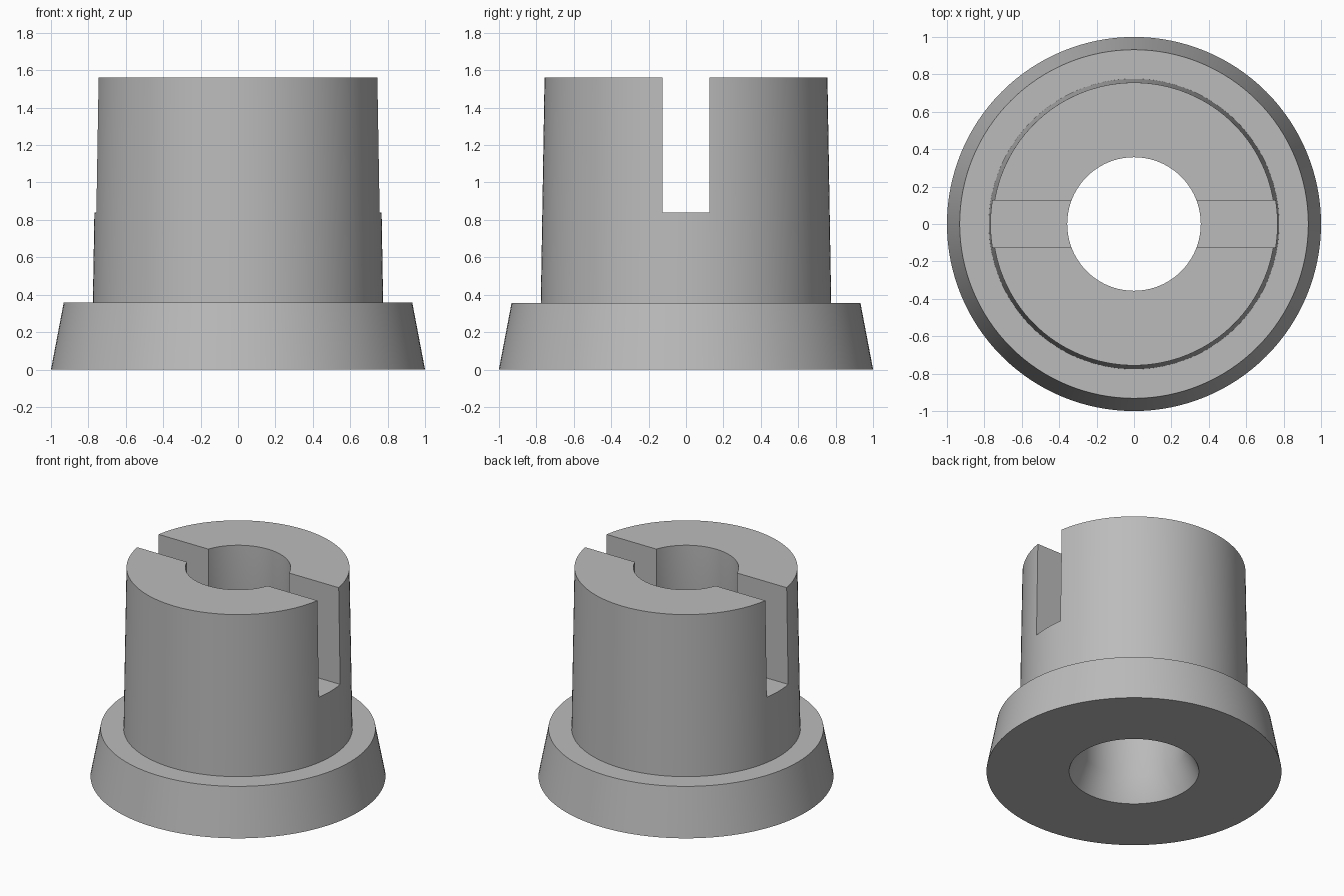
import bpy, bmesh, math

cube = bpy.data.objects.get("Cube")
if cube:
    bpy.data.objects.remove(cube, do_unlink=True)

SEGMENTS = 128

# Single plain grey
grey = bpy.data.materials.new("plain_grey")
grey.use_nodes = True
colour = (0.5, 0.5, 0.5, 1)
grey.diffuse_color = colour
grey.node_tree.nodes["Principled BSDF"].inputs["Base Color"].default_value = colour


def lathe(name, profile):
    """Revolve a closed (radius, height) profile around z."""
    bm = bmesh.new()
    verts = [bm.verts.new((r, 0, z)) for r, z in profile]
    edges = [bm.edges.new((a, b)) for a, b in zip(verts, verts[1:] + verts[:1])]
    bmesh.ops.spin(bm, geom=verts + edges, cent=(0, 0, 0), axis=(0, 0, 1),
                   angle=math.tau, steps=SEGMENTS)
    bmesh.ops.remove_doubles(bm, verts=bm.verts, dist=1e-4)
    bmesh.ops.recalc_face_normals(bm, faces=bm.faces)
    mesh = bpy.data.meshes.new(name)
    bm.to_mesh(mesh)
    bm.free()
    obj = bpy.data.objects.new(name, mesh)
    bpy.context.collection.objects.link(obj)
    mesh.materials.append(grey)
    return obj


# Flange, tapered barrel and bore with a flared mouth underneath
bushing = lathe("slotted_bushing", [
    (0.44, 0), (1.0, 0), (0.932, 0.357),      # flange
    (0.776, 0.357), (0.756, 1.56),            # barrel
    (0.357, 1.56), (0.357, 0.18),             # bore
])

# Slot across the top, cut right through along x
bpy.ops.mesh.primitive_cube_add(size=1, location=(0, 0, 1.34))
slot = bpy.context.object
slot.name = "slot_cutter"
slot.scale = (2, 0.252, 1)
slot.hide_render = True
slot.hide_set(True)
slot.data.materials.append(grey)

cut = bushing.modifiers.new("slot", "BOOLEAN")
cut.operation = "DIFFERENCE"
cut.solver = "EXACT"
cut.object = slot

# Apply the cut, drop the cutter, then shade
bpy.ops.object.select_all(action="DESELECT")
bpy.context.view_layer.objects.active = bushing
bushing.select_set(True)
bpy.ops.object.modifier_apply(modifier=cut.name)
bpy.data.objects.remove(slot, do_unlink=True)
bpy.ops.object.shade_smooth_by_angle(angle=math.radians(30))
